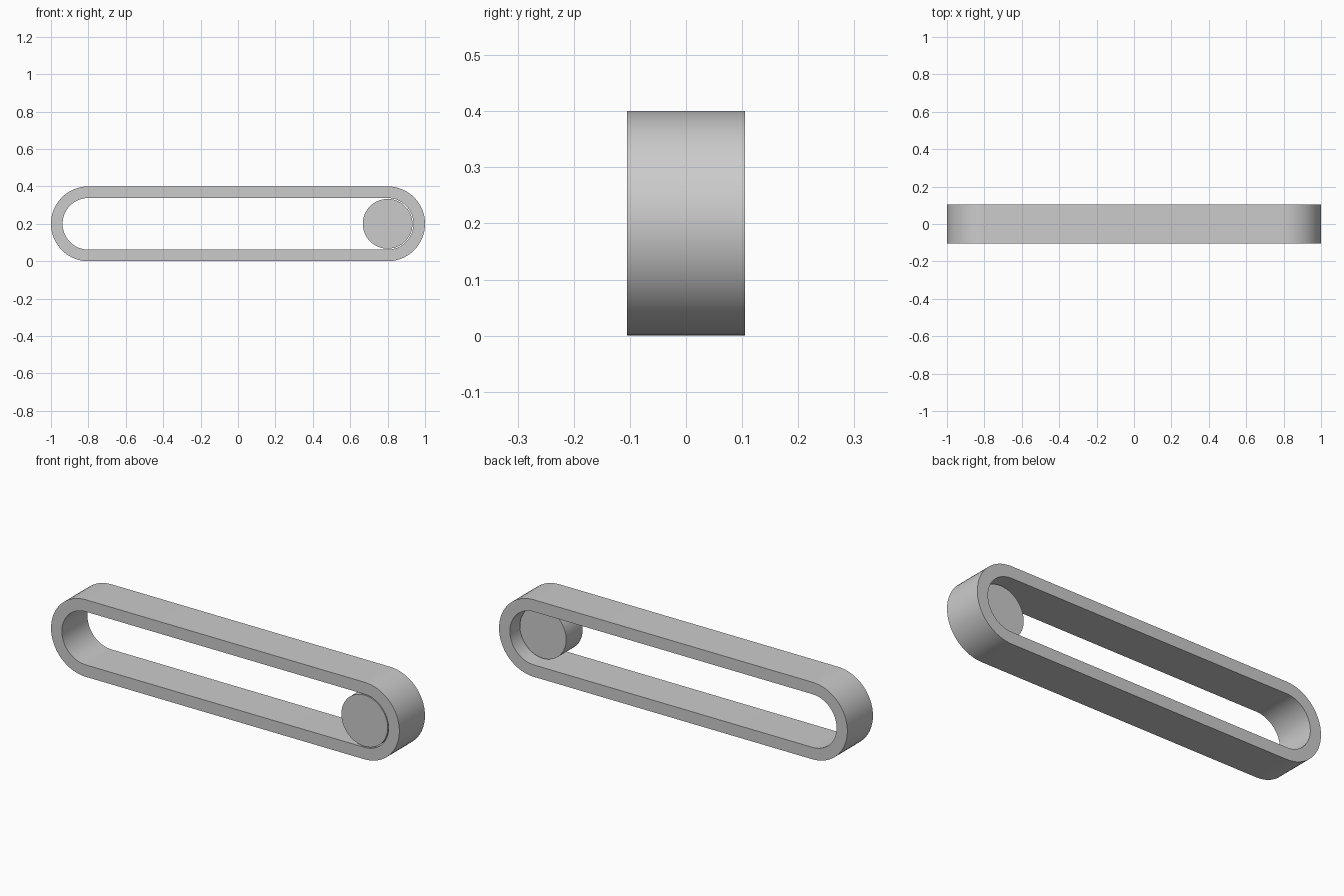
import bpy, bmesh
from math import pi, cos, sin

if "Cube" in bpy.data.objects:
    bpy.data.objects.remove(bpy.data.objects["Cube"])

SEG = 32            # segments per half circle
CX, CZ = 0.8, 0.2   # end-arc centre
HALF_DEPTH = 0.105


def slot(radius):
    """Stadium outline in the XZ plane."""
    pts = []
    for cx, start in ((CX, -pi / 2), (-CX, pi / 2)):
        for i in range(SEG + 1):
            a = start + pi * i / SEG
            pts.append((cx + radius * cos(a), CZ + radius * sin(a)))
    return pts


def finish(name, bm):
    bmesh.ops.recalc_face_normals(bm, faces=bm.faces[:])
    mesh = bpy.data.meshes.new(name)
    bm.to_mesh(mesh)
    bm.free()
    obj = bpy.data.objects.new(name, mesh)
    bpy.context.collection.objects.link(obj)
    bpy.ops.object.select_all(action='DESELECT')
    obj.select_set(True)
    bpy.context.view_layer.objects.active = obj
    bpy.ops.object.shade_smooth_by_angle(angle=pi / 6)


# Belt: rectangular section swept around the slot outline
bm = bmesh.new()
loops = [[bm.verts.new((x, y, z)) for x, z in slot(r)]
         for r, y in ((0.2, -HALF_DEPTH), (0.2, HALF_DEPTH),
                      (0.138, HALF_DEPTH), (0.138, -HALF_DEPTH))]
n = len(loops[0])
for k in range(4):
    a, b = loops[k], loops[(k + 1) % 4]
    for i in range(n):
        j = (i + 1) % n
        bm.faces.new((a[i], a[j], b[j], b[i]))
finish("belt_loop", bm)

# Roller: flush with the front, stopping short of the back
y0, y1, r = -HALF_DEPTH, 0.03, 0.133
bm = bmesh.new()
rings = [[bm.verts.new((CX + r * cos(pi * i / SEG), y, CZ + r * sin(pi * i / SEG)))
          for i in range(2 * SEG)] for y in (y0, y1)]
for ring in rings:
    bm.faces.new(ring)
for i in range(2 * SEG):
    j = (i + 1) % (2 * SEG)
    bm.faces.new((rings[0][i], rings[0][j], rings[1][j], rings[1][i]))
finish("roller", bm)
